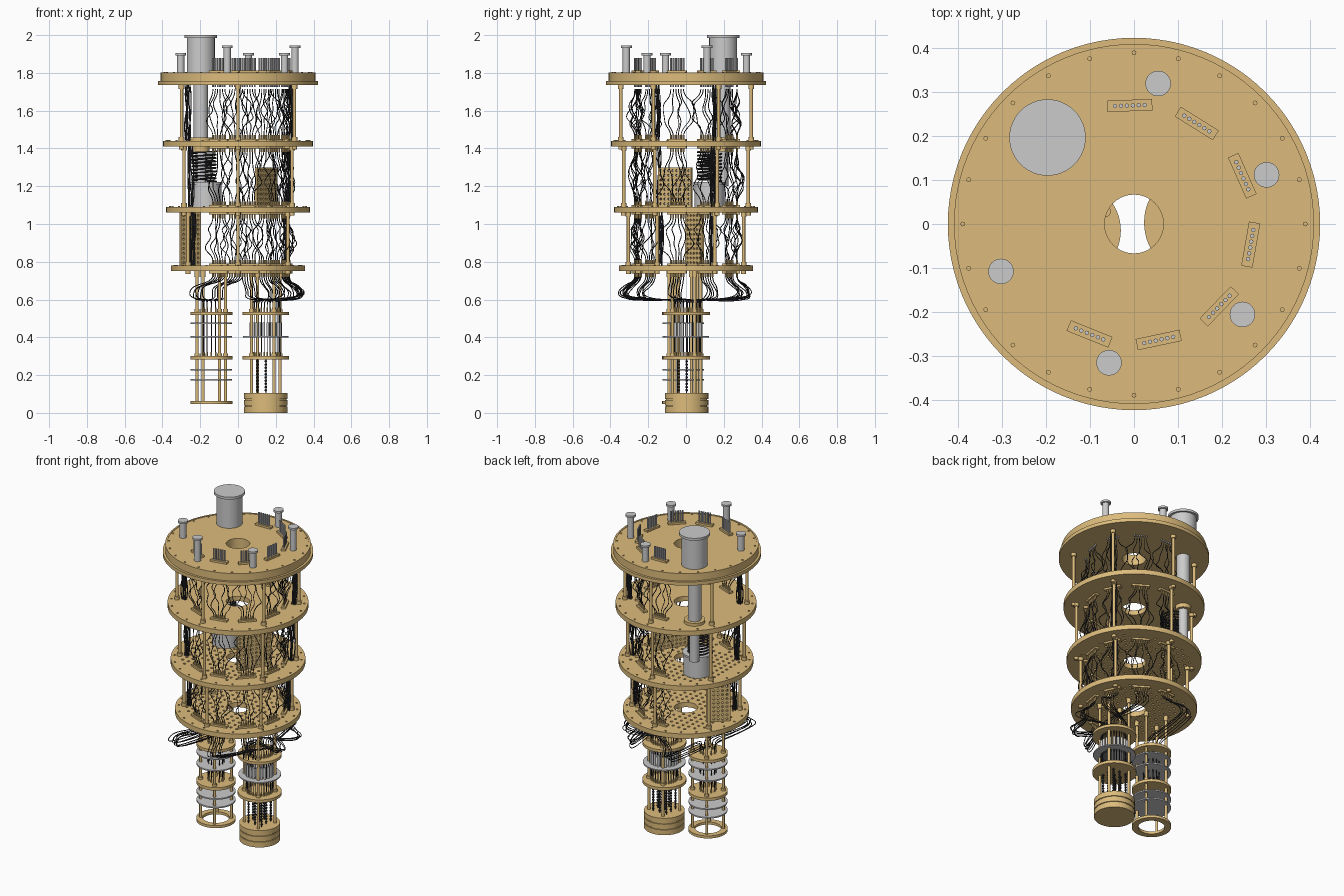
import bpy, bmesh, math, random
from mathutils import Matrix, Vector

if "Cube" in bpy.data.objects:
    bpy.data.objects.remove(bpy.data.objects["Cube"])
random.seed(4)
R = math.radians

def mat(name, c):
    m = bpy.data.materials.new(name)
    m.diffuse_color = (*c, 1)
    m.use_nodes = True
    m.node_tree.nodes["Principled BSDF"].inputs["Base Color"].default_value = m.diffuse_color
    return m
GOLD = mat("gold", (0.72, 0.5, 0.2))
DARK = mat("dark_cable", (0.03, 0.03, 0.035))

def link(name, data, m=None):
    ob = bpy.data.objects.new(name, data)
    bpy.context.collection.objects.link(ob)
    if m:
        data.materials.append(m)
    bpy.ops.object.select_all(action='DESELECT')
    bpy.context.view_layer.objects.active = ob
    ob.select_set(True)
    return ob

def cyl(bm, x, y, z0, z1, r, seg=12):
    bmesh.ops.create_cone(bm, cap_ends=True, segments=seg, radius1=r, radius2=r, depth=z1 - z0,
                          matrix=Matrix.Translation((x, y, (z0 + z1) / 2)))

def finish(name, bm, m=None):
    me = bpy.data.meshes.new(name)
    bm.to_mesh(me)
    bm.free()
    link(name, me, m)
    bpy.ops.object.shade_smooth_by_angle(angle=R(35))

def cyls(name, items, m=None, seg=12):
    bm = bmesh.new()
    for it in items:
        cyl(bm, *it, seg)
    finish(name, bm, m)

def circle(x, y, r, n):
    return [(x + r * math.cos(2 * math.pi * i / n), y + r * math.sin(2 * math.pi * i / n)) for i in range(n)]

def sheet(name, outlines, thick, loc, rot=(0, 0, 0), m=GOLD):
    """Flat sheet with holes: first outline is the edge, the rest are cut out."""
    cu = bpy.data.curves.new(name, 'CURVE')
    cu.dimensions = '2D'
    cu.fill_mode = 'BOTH'
    cu.extrude = thick / 2
    for pts in outlines:
        s = cu.splines.new('POLY')
        s.points.add(len(pts) - 1)
        for p, q in zip(s.points, pts):
            p.co = (*q, 0, 1)
        s.use_cyclic_u = True
    ob = link(name, cu, m)
    ob.location, ob.rotation_euler = loc, rot
    bpy.ops.object.convert(target='MESH')
    bpy.ops.object.shade_smooth_by_angle(angle=R(35))

def wires(name, paths, r, m=DARK, order=4):
    cu = bpy.data.curves.new(name, 'CURVE')
    cu.dimensions = '3D'
    cu.bevel_depth, cu.bevel_resolution = r, 0
    for pts in paths:
        s = cu.splines.new('NURBS')
        s.points.add(len(pts) - 1)
        for p, q in zip(s.points, pts):
            p.co = (*q, 1)
        s.order_u, s.resolution_u, s.use_endpoint_u = order, 4, True
    link(name, cu, m)
    bpy.ops.object.convert(target='MESH')
    bpy.ops.object.shade_smooth_by_angle(angle=R(100))

# Seven connector groups of six pins around the axis
GROUPS = [R(92 - 34 * k) for k in range(7)]
def pin(a, i, r=0.27):
    t = (i - 2.5) * 0.0135
    return r * math.cos(a) - t * math.sin(a), r * math.sin(a) + t * math.cos(a)

# Stage plates: radius, bottom, top, perforated
PLATES = [(0.41, 1.755, 1.80, 0), (0.397, 1.41, 1.44, 0), (0.38, 1.06, 1.09, 1), (0.355, 0.75, 0.78, 1)]
sheet("top_flange", [circle(0, 0, 0.424, 96), circle(0, 0, 0.067, 40)], 0.022, (0, 0, 1.746))
sheet("top_rim", [circle(0, 0, 0.41, 96), circle(0, 0, 0.4, 96)], 0.006, (0, 0, 1.8))
for n, (pr, z0, z1, perf) in enumerate(PLATES):
    holes = [circle(0, 0, 0.067, 40)]
    if perf:
        for ix in range(-8, 9):
            for iy in range(-8, 9):
                x, y = ix * 0.04, iy * 0.04
                d = math.hypot(x, y)
                if 0.085 < d < pr - 0.065 and all(
                        math.hypot(x - 0.27 * math.cos(a), y - 0.27 * math.sin(a)) > 0.06 for a in GROUPS):
                    holes.append(circle(x, y, 0.008, 8))
    sheet(f"stage_plate_{n+1}", [circle(0, 0, pr, 96)] + holes, z1 - z0, (0, 0, (z0 + z1) / 2))
    cyls(f"rim_bolts_{n+1}", [(x, y, z1, z1 + 0.004, 0.0055) for x, y in circle(0, 0, pr - 0.02, 24)], GOLD, 8)
    # connector strips and pins above and below each plate
    bm = bmesh.new()
    for a in GROUPS:
        for z in ((z1 + 0.005, z0 - 0.005) if n else (z1 + 0.006,)):
            bmesh.ops.create_cube(bm, size=1, matrix=Matrix.Translation((0.27 * math.cos(a), 0.27 * math.sin(a), z))
                                  @ Matrix.Rotation(a, 4, 'Z') @ Matrix.Diagonal((0.026, 0.102, 0.012, 1)))
    finish(f"connector_strips_{n+1}", bm, GOLD)
    pins = [pin(a, i) for a in GROUPS for i in range(6)]
    up = 0.08 if n == 0 else 0.03
    cyls(f"connector_pins_{n+1}", [(x, y, z1, z1 + up, 0.005) for x, y in pins]
         + [(x, y, z0 - 0.03, z0, 0.0045) for x, y in pins], None if n == 0 else GOLD, 8)

# Gaps between plates: columns with collars, loose wires, cable bundles
for n, rr in enumerate((0.345, 0.33, 0.305)):
    lo, hi = PLATES[n + 1][2], (1.735 if n == 0 else PLATES[n][1])
    rods = []
    for k in range(6):
        x, y = rr * math.cos(R(30 + 60 * k)), rr * math.sin(R(30 + 60 * k))
        rods += [(x, y, lo, hi, 0.009), (x, y, lo, lo + 0.02, 0.015), (x, y, hi - 0.02, hi, 0.015),
                 (x, y, lo - 0.045, lo - 0.03, 0.013)]
    cyls(f"columns_{n+1}", rods, GOLD, 16)
    paths = []
    for a in GROUPS:
        for i in range(6):
            x, y = pin(a, i)
            side = (i - 2.5) / 2.5
            pts = [(x, y, hi - 0.02), (x, y, hi - 0.06)]
            for f, spread in ((0.7, 0.045), (0.55, 0.02), (0.4, 0.05), (0.28, 0.02)):
                t = side * spread + random.uniform(-0.03, 0.03)
                q = random.uniform(-0.04, 0.045)
                pts.append((x - t * math.sin(a) + q * math.cos(a), y + t * math.cos(a) + q * math.sin(a),
                            lo + f * (hi - lo)))
            paths.append(pts + [(x, y, lo + 0.05), (x, y, lo + 0.02)])
    wires(f"signal_wires_{n+1}", paths, 0.0024)
    paths, f = [], 1 - 0.05 * n
    for bx, by in ((-0.265, -0.15), (0.28, 0.15)):
        for i in range(8):
            x, y = bx * f + (i % 4 - 1.5) * 0.007, by * f + (i // 4 - 0.5) * 0.012
            paths.append([(x, y, lo)] + [(x + random.uniform(-.012, .012), y + random.uniform(-.012, .012),
                          lo + (hi - lo) * k / 5) for k in range(1, 5)] + [(x, y, hi)])
    wires(f"cable_bundles_{n+1}", paths, 0.0035)

# Ports on the top plate
PORTS = [(0.055, 0.32, 1.905), (0.302, 0.112, 1.945), (-0.303, -0.108, 1.905), (0.247, -0.206, 1.905),
         (-0.057, -0.316, 1.945)]
items = []
for x, y, z in PORTS:
    items += [(x, y, 1.80, z - 0.012, 0.019), (x, y, z - 0.012, z, 0.029)]
cyls("top_ports", items, None, 32)

# Cooler head, cold pipes, tank and heat-exchanger coil
cx = cy = 0.197
cyls("cooler_head", [(-cx, cy, 1.80, 1.985, 0.074), (-cx, cy, 1.985, 2.0, 0.087)], None, 48)
cyls("cooler_pipes", [(-cx, cy, 1.44, 1.735, 0.038), (-cx, cy, 1.2, 1.41, 0.028)], None, 32)
cyls("pipe_collar", [(-cx, cy, 1.44, 1.458, 0.06), (-cx, cy, 1.385, 1.41, 0.045)], GOLD, 32)
cyls("cold_tank", [(-0.168, 0.125, 1.09, 1.21, 0.08), (-0.168, 0.125, 1.21, 1.222, 0.086)], None, 48)
wires("exchanger_coil", [[(-0.18 + 0.066 * math.cos(t * 0.5236), 0.125 + 0.066 * math.sin(t * 0.5236),
                           1.225 + 0.16 * t / 108) for t in range(109)]], 0.005)

# Perforated upright panels
def panel(name, a, b, z0, z1):
    w, h = math.dist(a, b), z1 - z0
    nx, nz = int(w / 0.025), int(h / 0.025)
    outline = [(-w / 2, -h / 2), (w / 2, -h / 2), (w / 2, h / 2), (-w / 2, h / 2)]
    holes = [circle((i - (nx - 1) / 2) * 0.025, (j - (nz - 1) / 2) * 0.025, 0.0065, 8)
             for i in range(nx) for j in range(nz)]
    sheet(name, [outline] + holes, 0.012, ((a[0] + b[0]) / 2, (a[1] + b[1]) / 2, (z0 + z1) / 2),
          (R(90), 0, math.atan2(b[1] - a[1], b[0] - a[0])))
panel("middle_panel", (0.095, -0.145), (0.205, 0.03), 1.09, 1.30)
panel("lower_panel", (-0.305, 0.0), (-0.2, 0.09), 0.78, 1.06)

# Lower assemblies: open frame (left) and sample can (right)
LX, LY, CX, CY = -0.141, -0.015, 0.147, 0.003
for name, x, y, r, bottom in (("frame", LX, LY, 0.111, 0.05), ("can", CX, CY, 0.124, 0.1)):
    cyls(name + "_shelves", [(x, y, 0.518, 0.535, r), (x, y, 0.282, 0.30, r)], GOLD, 64)
    rods = []
    for px, py in [(x + 0.087 * math.cos(R(30 + 90 * k)), y + 0.087 * math.sin(R(30 + 90 * k))) for k in range(4)]:
        rods += [(px, py, bottom, 0.75, 0.008), (px, py, 0.72, 0.75, 0.013), (px, py, 0.535, 0.55, 0.013),
                 (px, py, 0.3, 0.315, 0.013)]
    cyls(name + "_rods", rods, GOLD, 16)
sheet("frame_base_ring", [circle(LX, LY, 0.111, 64), circle(LX, LY, 0.075, 48)], 0.016, (0, 0, 0.056))
cyls("frame_shield_discs", [(LX, LY, z - 0.004, z + 0.004, 0.11) for z in (0.475, 0.403, 0.228, 0.175)], None, 64)
cyls("can_disc", [(CX, CY, 0.4, 0.407, 0.12)], None, 64)
cyls("sample_can", [(CX, CY, 0, 0.105, 0.109), (CX, CY, 0, 0.033, 0.115), (CX, CY, 0.038, 0.068, 0.115),
                    (CX, CY, 0.073, 0.105, 0.115)], GOLD, 64)

# Filters, straight wires and bead chains
can_ring, frame_ring = circle(CX, CY, 0.075, 30), circle(LX, LY, 0.045, 12)
cyls("can_filters", [(x, y, 0.407, 0.478, 0.0075) for x, y in circle(CX, CY, 0.078, 22)], None, 12)
cyls("straight_wires", [(x, y, 0.3, 0.52, 0.0025) for x, y in can_ring + frame_ring], DARK, 6)
cyls("shelf_pins", [(x, y, z, z + 0.022, 0.0045) for x, y in can_ring + frame_ring for z in (0.3, 0.535)], GOLD, 8)
bm = bmesh.new()
for i in range(-1, 2):
    for j in range(-1, 2):
        x, y = CX + i * 0.045, CY + j * 0.045
        cyl(bm, x, y, 0.1, 0.285, 0.003, 6)
        for k in range(10):
            bmesh.ops.create_icosphere(bm, subdivisions=1, radius=0.008,
                                       matrix=Matrix.Translation((x, y, 0.12 + k * 0.017)))
finish("bead_chains", bm, DARK)

# Wires sweeping out below the last plate and back into the assemblies
paths, ci, fi = [], 0, 0
for k, a in enumerate(GROUPS):
    for i in range(6):
        x, y = pin(a, i)
        if k in (0, 6):
            tx, ty = frame_ring[fi]
            fi, dx = fi + 1, -0.09
        else:
            tx, ty = can_ring[ci]
            ci, dx = ci + 1, 0
        def at(r, z):
            p = pin(a, i, r + random.uniform(-0.02, 0.02))
            return Vector((p[0] + dx, p[1], z + random.uniform(-0.012, 0.012)))
        out = at(0.33, 0.605)
        mid = out.lerp(Vector((tx, ty, 0.59)), 0.55)
        paths.append([(x, y, 0.73), (x, y, 0.70), at(0.32, 0.67), at(0.35, 0.635), out, mid,
                      (tx, ty, 0.6), (tx, ty, 0.555), (tx, ty, 0.53)])
wires("lower_loop_wires", paths, 0.0026, DARK, 3)
